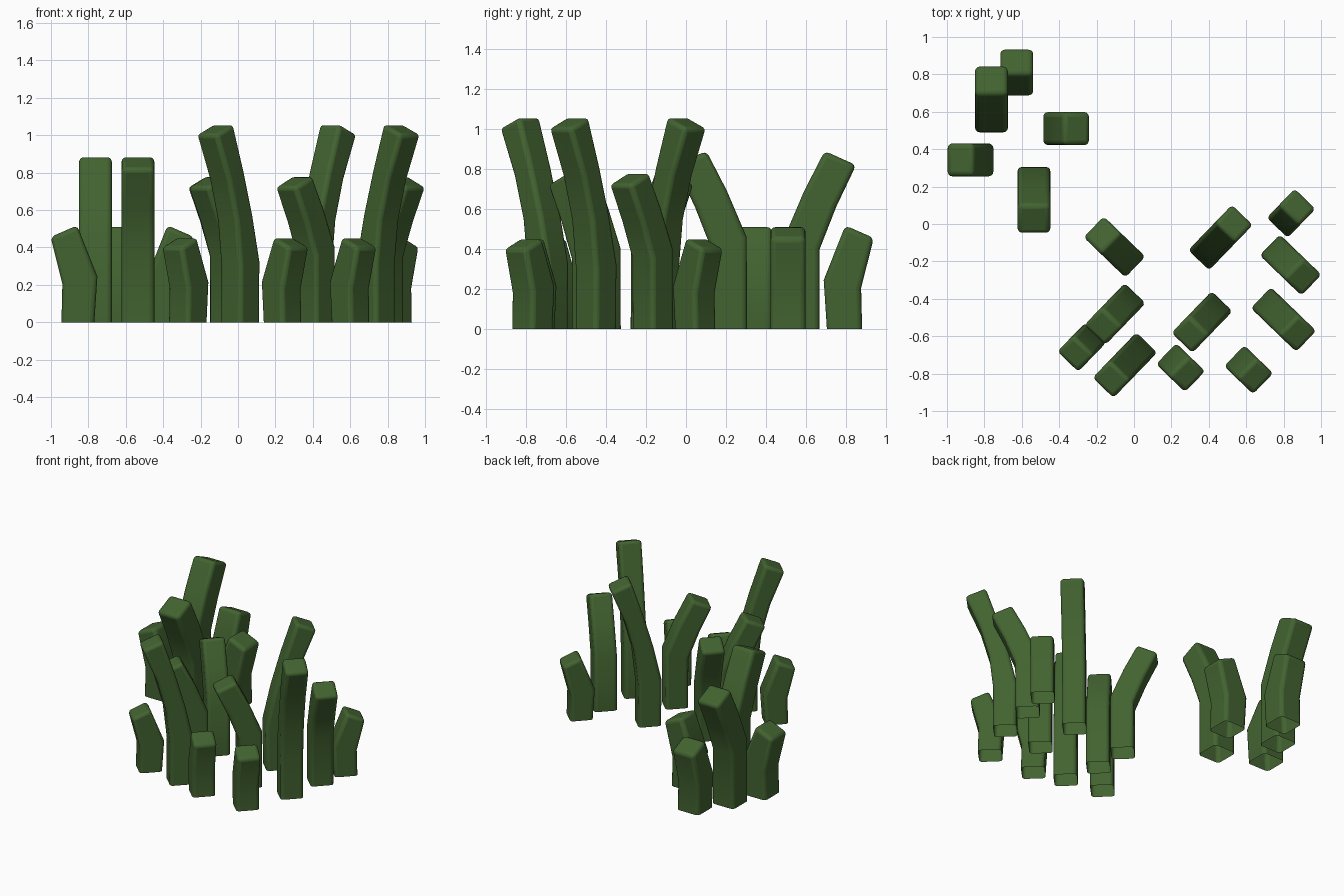
import bpy, bmesh, math

if "Cube" in bpy.data.objects:
    bpy.data.objects.remove(bpy.data.objects["Cube"])

green = bpy.data.materials.new("blade_green")
green.diffuse_color = (0.055, 0.125, 0.03, 1)
green.use_nodes = True
green.node_tree.nodes["Principled BSDF"].inputs["Base Color"].default_value = green.diffuse_color

HALF = 0.088  # half of the blade's thickness

# Side profiles, rings of (back lean, back z, front lean, front z)
BASE = (-HALF, 0, HALF, 0)
PROFILES = {
    "short": [BASE, (-0.104, 0.245, 0.083, 0.205), (0.004, 0.518, 0.146, 0.456)],
    "medium": [BASE, (-0.086, 0.46, 0.09, 0.40), (0.012, 0.69, 0.172, 0.61),
               (0.115, 0.89, 0.272, 0.82)],
    "tall": [BASE, (-0.093, 0.37, 0.086, 0.34), (-0.03, 0.65, 0.117, 0.62),
             (0.048, 0.92, 0.186, 0.87), (0.142, 1.205, 0.297, 1.14)],
}


def blade(name, kind, cx, cy, angle, scale):
    """Bent square blade; (cx, cy) is the centre of its footprint from above."""
    prof = PROFILES[kind]
    mid = (min(r[0] for r in prof) + max(r[2] for r in prof)) / 2
    bm = bmesh.new()
    rings = []
    for bu, bz, fu, fz in prof:
        pts = [(bu, -HALF, bz), (fu, -HALF, fz), (fu, HALF, fz), (bu, HALF, bz)]
        rings.append([bm.verts.new(((u - mid) * scale, v * scale, z * scale))
                      for u, v, z in pts])
    for a, b in zip(rings, rings[1:]):
        for i in range(4):
            j = (i + 1) % 4
            bm.faces.new((a[i], a[j], b[j], b[i]))
    bm.faces.new(rings[-1])  # closed tip, open root
    mesh = bpy.data.meshes.new(name)
    bm.to_mesh(mesh)
    bm.free()
    mesh.materials.append(green)
    ob = bpy.data.objects.new(name, mesh)
    bpy.context.collection.objects.link(ob)
    ob.location = (cx, cy, 0)
    ob.rotation_euler.z = math.radians(angle)
    bev = ob.modifiers.new("rounded_edges", 'BEVEL')
    bev.width = 0.025 * scale
    bev.segments = 3
    bev.limit_method = 'ANGLE'
    bev.angle_limit = math.radians(40)
    bpy.ops.object.select_all(action='DESELECT')
    ob.select_set(True)
    bpy.context.view_layer.objects.active = ob
    bpy.ops.object.shade_smooth_by_angle(angle=math.radians(35))


# Small tuft at the back left
left_tuft = [
    ("short", -0.627, 0.813, 90), ("medium", -0.762, 0.67, 90),
    ("short", -0.36, 0.51, 0), ("short", -0.877, 0.343, 180),
    ("medium", -0.535, 0.125, 270),
]
# Large tuft, turned diagonally
right_tuft = [
    ("medium", -0.107, -0.12, 136), ("tall", 0.465, -0.07, 46),
    ("short", 0.842, 0.059, 46), ("medium", 0.84, -0.222, -44),
    ("tall", 0.802, -0.513, -44), ("medium", 0.361, -0.527, 226),
    ("short", 0.615, -0.781, -44), ("short", 0.251, -0.77, -44),
    ("tall", -0.051, -0.757, 226), ("medium", -0.104, -0.484, 226),
    ("short", -0.281, -0.66, 226),
]
for tuft, blades, scale in (("left", left_tuft, 1.0), ("right", right_tuft, 0.88)):
    for n, (kind, x, y, ang) in enumerate(blades):
        blade(f"{tuft}_tuft_{kind}_blade_{n + 1}", kind, x, y, ang, scale)
